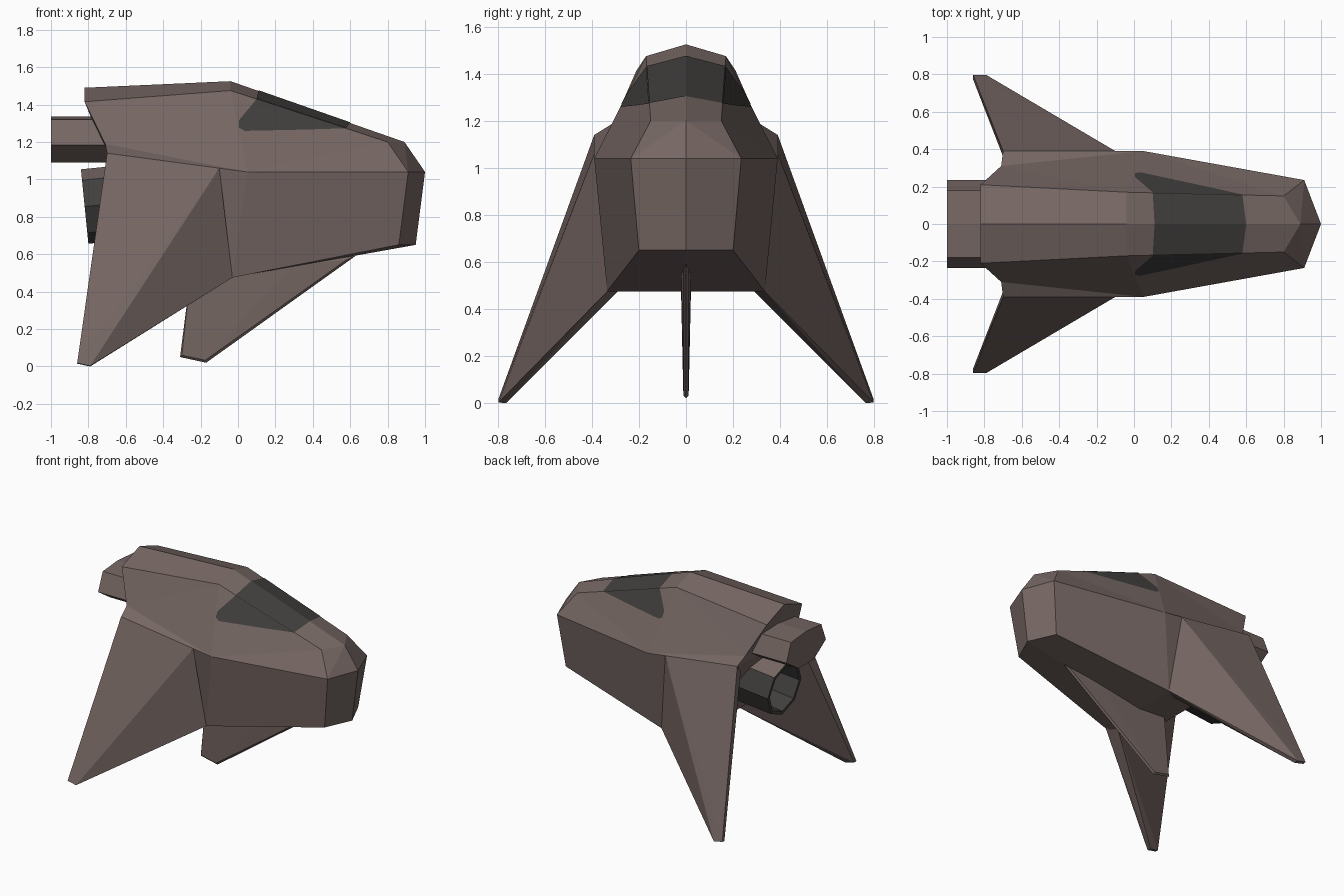
import bpy, bmesh, math
from mathutils import Vector

if "Cube" in bpy.data.objects:
    bpy.data.objects.remove(bpy.data.objects["Cube"])


def material(name, rgb):
    m = bpy.data.materials.new(name)
    m.diffuse_color = (*rgb, 1)
    m.use_nodes = True
    m.node_tree.nodes["Principled BSDF"].inputs["Base Color"].default_value = m.diffuse_color
    return m


brown = material("brown hull", (0.18, 0.135, 0.125))
grey = material("dark grey", (0.053, 0.050, 0.048))


def finish(name, bm, mats):
    bmesh.ops.remove_doubles(bm, verts=bm.verts, dist=0.0005)
    bmesh.ops.recalc_face_normals(bm, faces=bm.faces)
    me = bpy.data.meshes.new(name)
    bm.to_mesh(me)
    bm.free()
    for m in mats:
        me.materials.append(m)
    ob = bpy.data.objects.new(name, me)
    bpy.context.collection.objects.link(ob)
    return ob


def mirrored_faces(bm, faces):
    """Add each polygon and its mirror image across y = 0."""
    for pts in faces:
        for s in (1, -1):
            vs = [bm.verts.new((x, y * s, z)) for x, y, z in pts]
            bm.faces.new(vs if s == 1 else vs[::-1])


def convex(name, pts, mat):
    bm = bmesh.new()
    for p in pts:
        bm.verts.new(p)
    r = bmesh.ops.convex_hull(bm, input=bm.verts)
    junk = [g for g in r["geom_interior"] if isinstance(g, bmesh.types.BMVert)]
    bmesh.ops.delete(bm, geom=junk, context='VERTS')
    bmesh.ops.dissolve_limit(bm, angle_limit=0.01, verts=bm.verts, edges=bm.edges)
    return finish(name, bm, [mat])


# --- hull: named corner points of the left half ---
ridge = [(-0.82, 0, 1.49), (-0.04, 0, 1.525), (0.89, 0, 1.20)]
edge = [(-0.82, 0.21, 1.415), (-0.04, 0.17, 1.475), (0.80, 0.15, 1.20)]
mid = (-0.71, 0.31, 1.19)
side = [(-0.70, 0.39, 1.14), (0.05, 0.39, 1.04), (0.91, 0.235, 1.04)]
low = [(-0.30, 0.29, 0.49), (-0.03, 0.335, 0.475), (0.86, 0.20, 0.65)]
keel = [(-0.30, 0, 0.49), (-0.03, 0, 0.475), (0.95, 0, 0.65)]
tip = (1.0, 0, 1.04)
rear = (-0.70, 0, 1.12)

bm = bmesh.new()
faces = []
for i in (0, 1):
    faces.append([ridge[i], edge[i], edge[i + 1], ridge[i + 1]])
    faces.append([side[i], low[i], low[i + 1], side[i + 1]])
    faces.append([low[i], keel[i], keel[i + 1], low[i + 1]])
faces += [
    [edge[0], mid, edge[1]], [mid, side[1], edge[1]], [mid, side[0], side[1]],
    [edge[1], side[1], edge[2]], [edge[2], side[1], side[2]],
    [ridge[2], edge[2], side[2]], [ridge[2], side[2], tip],
    [side[2], low[2], keel[2], tip],
    [ridge[0], rear, mid, edge[0]], [rear, side[0], mid],
    [rear, keel[0], low[0], side[0]],
]
mirrored_faces(bm, faces)
finish("hull", bm, [brown])


# --- canopy glass: thin plates lying on the top and side faces ---
def along(a, b, x):
    return Vector(a).lerp(Vector(b), (x - a[0]) / (b[0] - a[0]))


e1, e2 = Vector(edge[1]), Vector(edge[2])
n = (Vector(side[1]) - e1).cross(e2 - e1).normalized()
n = n if n.y > 0 else -n


def on_side(x, z):
    return Vector((x, e1.y - (n.x * (x - e1.x) + n.z * (z - e1.z)) / n.y, z))


rear_edge, front_edge = along(e1, e2, 0.10), along(e1, e2, 0.58)
lift_top = Vector((0, 0, 0.004))
top_plate = [p + lift_top for p in (along(ridge[1], ridge[2], 0.11), rear_edge,
                                    front_edge, along(ridge[1], ridge[2], 0.60))]
side_plate = [p + n * 0.003 for p in (rear_edge, on_side(0.005, 1.315), on_side(0.005, 1.275),
                                      on_side(0.035, 1.258), on_side(0.36, 1.265), front_edge)]
bm = bmesh.new()
mirrored_faces(bm, [top_plate, side_plate])
finish("canopy_glass", bm, [grey])

# --- swept-down wings: blades with a narrow rear and lower edge ---
for s, label in ((1, "left"), (-1, "right")):
    pts = [side[0], (-0.10, 0.39, 1.06), low[1],
           (-0.10, 0.29, 0.475), (-0.69, 0.335, 1.08),
           (-0.79, 0.797, 0.003), (-0.86, 0.797, 0.018),
           (-0.79, 0.765, 0.0), (-0.86, 0.772, 0.015)]
    convex(label + "_wing", [(x, y * s, z) for x, y, z in pts], brown)

# --- belly fin with bevelled rim ---
pts = [(0.63, 0, 0.592), (-0.17, 0, 0.02), (-0.31, 0, 0.05)]
for s in (1, -1):
    pts += [(-0.175, 0.011 * s, 0.033), (-0.30, 0.012 * s, 0.06),
            (-0.25, 0.022 * s, 0.52), (0.58, 0.012 * s, 0.57), (0.30, 0.02 * s, 0.54)]
convex("belly_fin", pts, brown)

# --- upper exhaust block ---
pts = []
for x in (-1.0, -0.6):
    pts.append((x, 0, 1.335))
    for s in (1, -1):
        pts += [(x, 0.18 * s, 1.32), (x, 0.235 * s, 1.185), (x, 0.09 * s, 1.09)]
convex("upper_exhaust", pts, brown)

# --- lower engine: hollow eight-sided nozzle, tilted slightly ---
axis = Vector((-1, 0, -0.1)).normalized()
up = Vector((-0.1, 0, 1)).normalized()
end = Vector((-0.82, 0, 0.855))


def ring(bm, back, r):
    c = end - axis * back
    return [bm.verts.new(c + up * r * math.cos(k * math.pi / 4)
                         + Vector((0, r * math.sin(k * math.pi / 4), 0))) for k in range(8)]


bm = bmesh.new()
loops = [ring(bm, 0.5, 0.2), ring(bm, 0, 0.2), ring(bm, 0, 0.175), ring(bm, 0.3, 0.165)]
for a, b in zip(loops, loops[1:]):
    for k in range(8):
        bm.faces.new((a[k], a[(k + 1) % 8], b[(k + 1) % 8], b[k]))
bm.faces.new(loops[0])
bm.faces.new(loops[-1])
bmesh.ops.recalc_face_normals(bm, faces=bm.faces)
for f in bm.faces:  # upper outer panels are hull coloured
    f.material_index = 0 if f.normal.z > 0.8 and f.calc_center_median().z > 0.9 else 1
finish("lower_engine", bm, [brown, grey])
